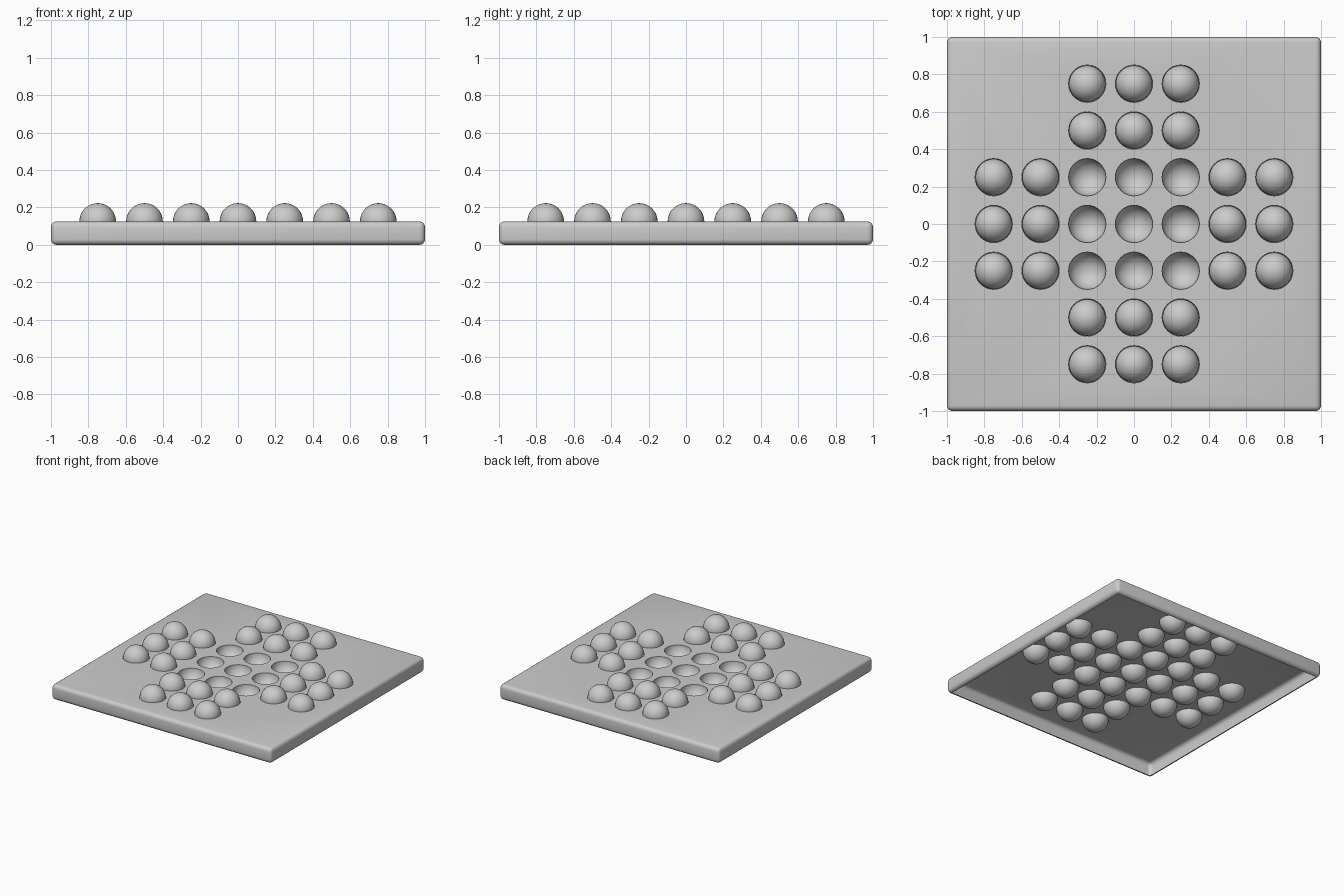
import bpy, bmesh
from mathutils import Matrix

if "Cube" in bpy.data.objects:
    bpy.data.objects.remove(bpy.data.objects["Cube"])

TOP = 0.125      # height of the board
STEP = 0.25      # spacing of the holes
cells = [(i, j) for i in range(-3, 4) for j in range(-3, 4)
         if abs(i) <= 1 or abs(j) <= 1]


def make_object(name, bm):
    mesh = bpy.data.meshes.new(name)
    bm.to_mesh(mesh)
    bm.free()
    obj = bpy.data.objects.new(name, mesh)
    bpy.context.collection.objects.link(obj)
    return obj


def smooth(obj):
    bpy.ops.object.select_all(action='DESELECT')
    obj.select_set(True)
    bpy.context.view_layer.objects.active = obj
    bpy.ops.object.shade_smooth_by_angle(angle=0.6)


def add_ball(bm, i, j, radius, rings):
    bmesh.ops.create_uvsphere(
        bm, u_segments=32, v_segments=rings, radius=radius,
        matrix=Matrix.Translation((i * STEP, j * STEP, TOP)))


# Board slab with rounded edges
bm = bmesh.new()
bmesh.ops.create_cube(bm, size=1)
bmesh.ops.scale(bm, vec=(2, 2, TOP), verts=bm.verts)
bmesh.ops.translate(bm, vec=(0, 0, TOP / 2), verts=bm.verts)
bmesh.ops.bevel(bm, geom=bm.edges[:], offset=0.03, segments=4,
                profile=0.5, affect='EDGES')
board = make_object("board", bm)

# Cutter for the round cups
bm = bmesh.new()
for i, j in cells:
    add_ball(bm, i, j, 0.1, 21)
cutter = make_object("cup_cutter", bm)
cutter.hide_render = True

mod = board.modifiers.new("cups", 'BOOLEAN')
mod.operation = 'DIFFERENCE'
mod.solver = 'EXACT'
mod.object = cutter
bpy.context.view_layer.objects.active = board
bpy.ops.object.modifier_apply(modifier=mod.name)
bpy.data.objects.remove(cutter)

# Open underside
bm = bmesh.new()
bm.from_mesh(board.data)
bottom = [f for f in bm.faces if all(v.co.z < 1e-4 for v in f.verts)]
bmesh.ops.delete(bm, geom=bottom, context='FACES')
bm.to_mesh(board.data)
bm.free()
smooth(board)

# Marbles fill every cup except the middle three by three
bm = bmesh.new()
for i, j in cells:
    if abs(i) > 1 or abs(j) > 1:
        add_ball(bm, i, j, 0.098, 16)
smooth(make_object("marbles", bm))
